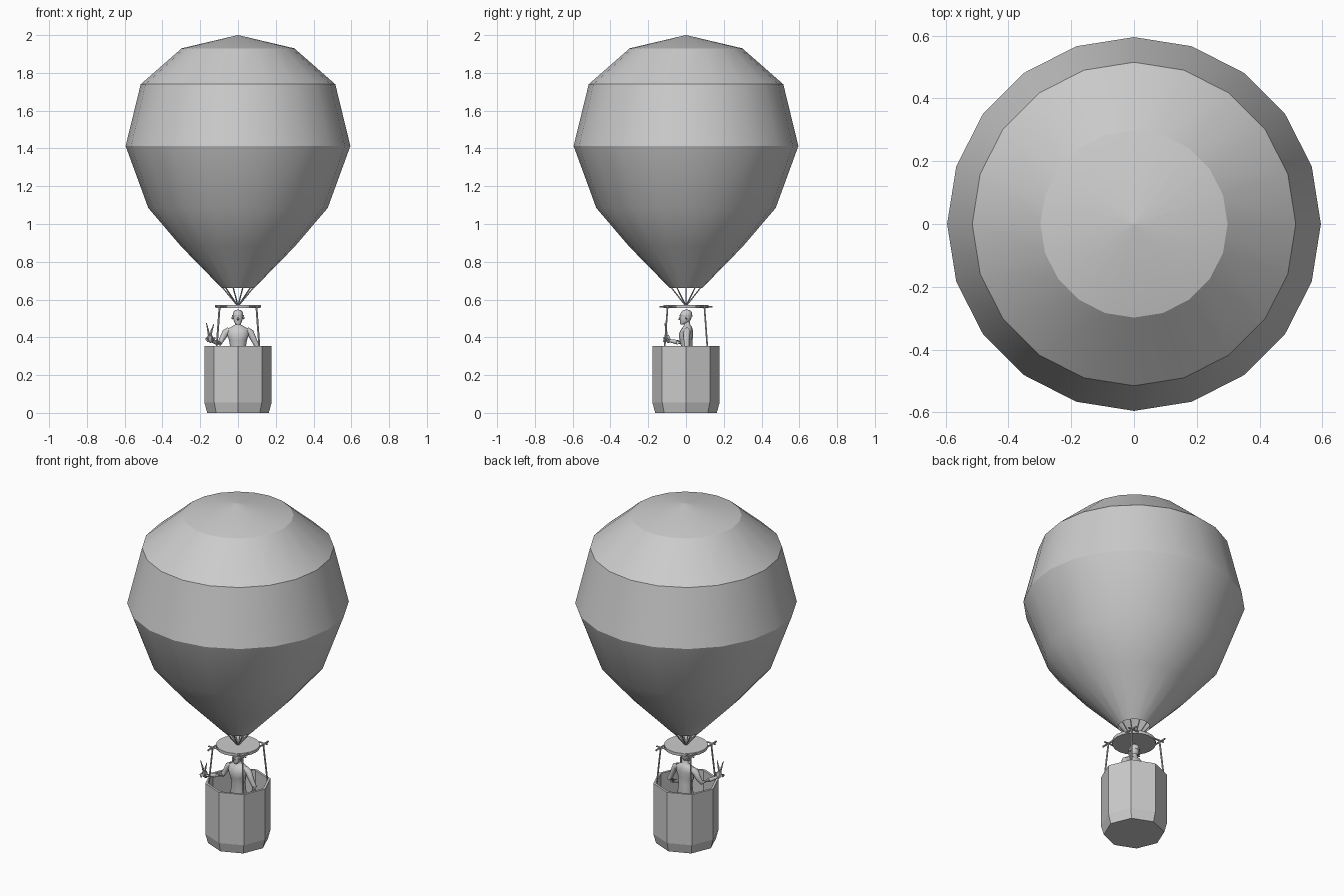
import bpy, bmesh
from math import pi, sin, cos
from mathutils import Vector


def finish(name, bm, smooth=None):
    bmesh.ops.recalc_face_normals(bm, faces=bm.faces)
    me = bpy.data.meshes.new(name)
    bm.to_mesh(me)
    bm.free()
    ob = bpy.data.objects.new(name, me)
    bpy.context.collection.objects.link(ob)
    if smooth:
        bpy.ops.object.select_all(action='DESELECT')
        ob.select_set(True)
        bpy.context.view_layer.objects.active = ob
        bpy.ops.object.shade_smooth_by_angle(angle=smooth * pi / 180)
    return ob


def skin(bm, rings, caps):
    rows = [[bm.verts.new(p) for p in r] for r in rings]
    n = len(rows[0])
    for a, b in zip(rows, rows[1:]):
        for i in range(n):
            j = (i + 1) % n
            bm.faces.new((a[i], a[j], b[j], b[i]))
    for flag, row in zip(caps, (rows[0], rows[-1])):
        if flag:
            bm.faces.new(row)


def loft(name, sections, sides, caps=(True, True), smooth=None):
    """Stack of horizontal ellipses: (z, rx, ry, y offset)."""
    bm = bmesh.new()
    ang = [2 * pi * i / sides for i in range(sides)]
    skin(bm, [[(rx * cos(a), y + ry * sin(a), z) for a in ang]
              for z, rx, ry, y in sections], caps)
    return finish(name, bm, smooth)


def lathe(name, profile, sides, caps=(True, True), smooth=None):
    return loft(name, [(z, r, r, 0) for r, z in profile], sides, caps, smooth)


def tubes(name, paths, sides=6, smooth=50):
    """Each path is a list of (point, radius)."""
    bm = bmesh.new()
    for path in paths:
        pts = [Vector(p) for p, r in path]
        rings = []
        for k, (p, r) in enumerate(path):
            d = (pts[min(k + 1, len(pts) - 1)] - pts[max(k - 1, 0)]).normalized()
            ref = Vector((0, 1, 0)) if abs(d.y) < 0.8 else Vector((0, 0, 1))
            u = d.cross(ref).normalized()
            v = d.cross(u)
            rings.append([pts[k] + r * (u * cos(2 * pi * i / sides) + v * sin(2 * pi * i / sides))
                          for i in range(sides)])
        skin(bm, rings, (True, True))
    return finish(name, bm, smooth)


def rod(a, b, r):
    return [(a, r), (b, r)]


# Envelope, open at the mouth
lathe("balloon_envelope", [(0.085, 0.66), (0.30, 0.88), (0.475, 1.085), (0.595, 1.413),
                           (0.515, 1.74), (0.298, 1.93), (0.001, 2.0)], 20, (False, True), 25)

# Mouth ropes gathering on the disc
tubes("mouth_ropes", [rod((0.083 * cos(a), 0.083 * sin(a), 0.665),
                          (0.006 * cos(a), 0.006 * sin(a), 0.572), 0.0035)
                      for a in [2 * pi * i / 10 for i in range(10)]])

# Load disc and the crossed bars under it
lathe("load_disc", [(0.118, 0.555), (0.118, 0.572)], 20, smooth=30)
bars = []
for s in (-0.1, 0.1):
    bars.append(rod((s, -0.14, 0.562), (s, 0.14, 0.562), 0.005))
    bars.append(rod((-0.122, s, 0.566), (0.122, s, 0.566), 0.005))
tubes("cross_bars", bars)

# Corner ropes down to the basket
tubes("corner_ropes", [rod((sx * 0.097, sy * 0.097, 0.568), (sx * 0.114, sy * 0.114, 0.335), 0.005)
                       for sx in (-1, 1) for sy in (-1, 1)])

# Hollow octagonal basket
lathe("basket", [(0.163, 0), (0.178, 0.055), (0.178, 0.355), (0.164, 0.355),
                 (0.164, 0.055), (0.155, 0.02)], 8)

# Passenger: torso, neck and head
loft("passenger_torso", [(0.25, 0.040, 0.030, 0.005), (0.29, 0.047, 0.034, 0.005),
                         (0.345, 0.040, 0.029, 0.005), (0.385, 0.048, 0.035, 0),
                         (0.42, 0.060, 0.038, 0), (0.444, 0.058, 0.030, 0.005),
                         (0.458, 0.032, 0.022, 0.008), (0.466, 0.017, 0.017, 0.006),
                         (0.485, 0.016, 0.017, 0.002)], 12, smooth=60)
loft("passenger_head", [(0.468, 0.010, 0.010, -0.020), (0.476, 0.018, 0.022, -0.010),
                        (0.492, 0.024, 0.029, -0.003), (0.515, 0.028, 0.032, 0),
                        (0.533, 0.025, 0.029, 0.002), (0.544, 0.014, 0.017, 0.003),
                        (0.547, 0.003, 0.004, 0.003)], 12, smooth=60)
loft("head_band", [(0.509, 0.030, 0.034, 0), (0.517, 0.031, 0.035, 0)], 12, smooth=40)
tubes("nose_and_ears", [[((0, -0.029, 0.508), 0.003), ((0, -0.038, 0.496), 0.005),
                         ((0, -0.028, 0.492), 0.004)]] +
      [rod((s * 0.024, 0.003, 0.502), (s * 0.032, 0.006, 0.504), 0.007) for s in (-1, 1)])

# Legs and feet, hidden inside the basket
tubes("passenger_legs", [[((s * 0.022, 0.005, 0.28), 0.026), ((s * 0.027, 0, 0.16), 0.019),
                          ((s * 0.029, 0.008, 0.11), 0.018), ((s * 0.03, 0.008, 0.04), 0.011)]
                         for s in (-1, 1)], 8)
tubes("passenger_feet", [[((s * 0.03, 0.02, 0.032), 0.012), ((s * 0.034, -0.04, 0.03), 0.010)]
                         for s in (-1, 1)], 8)

# Raised arm reaching over the rim, lowered arm beside the body
tubes("raised_arm", [[((-0.045, 0.005, 0.436), 0.019), ((-0.066, 0.004, 0.425), 0.019),
                      ((-0.082, 0.002, 0.395), 0.015), ((-0.098, -0.008, 0.368), 0.013),
                      ((-0.118, -0.045, 0.374), 0.012), ((-0.145, -0.090, 0.383), 0.008)]], 8)
tubes("lowered_arm", [[((0.045, 0.005, 0.436), 0.019), ((0.066, 0.004, 0.425), 0.019),
                       ((0.085, 0.003, 0.385), 0.015), ((0.105, 0.005, 0.345), 0.013),
                       ((0.108, -0.025, 0.32), 0.012), ((0.108, -0.055, 0.305), 0.008),
                       ((0.106, -0.075, 0.298), 0.012), ((0.104, -0.092, 0.29), 0.005)]], 8)

# Hand with two spread fingers, curled fingers and thumb
tubes("raised_hand", [
    [((-0.143, -0.088, 0.376), 0.010), ((-0.148, -0.098, 0.390), 0.017), ((-0.148, -0.102, 0.410), 0.013)],
    [((-0.152, -0.102, 0.402), 0.006), ((-0.158, -0.106, 0.435), 0.005), ((-0.167, -0.112, 0.475), 0.002)],
    [((-0.146, -0.102, 0.402), 0.006), ((-0.140, -0.104, 0.435), 0.005), ((-0.128, -0.108, 0.470), 0.002)],
    [((-0.160, -0.098, 0.398), 0.007), ((-0.168, -0.112, 0.392), 0.006), ((-0.158, -0.117, 0.378), 0.005)],
    [((-0.135, -0.095, 0.385), 0.007), ((-0.124, -0.108, 0.395), 0.006), ((-0.138, -0.117, 0.398), 0.005)],
], 6)
